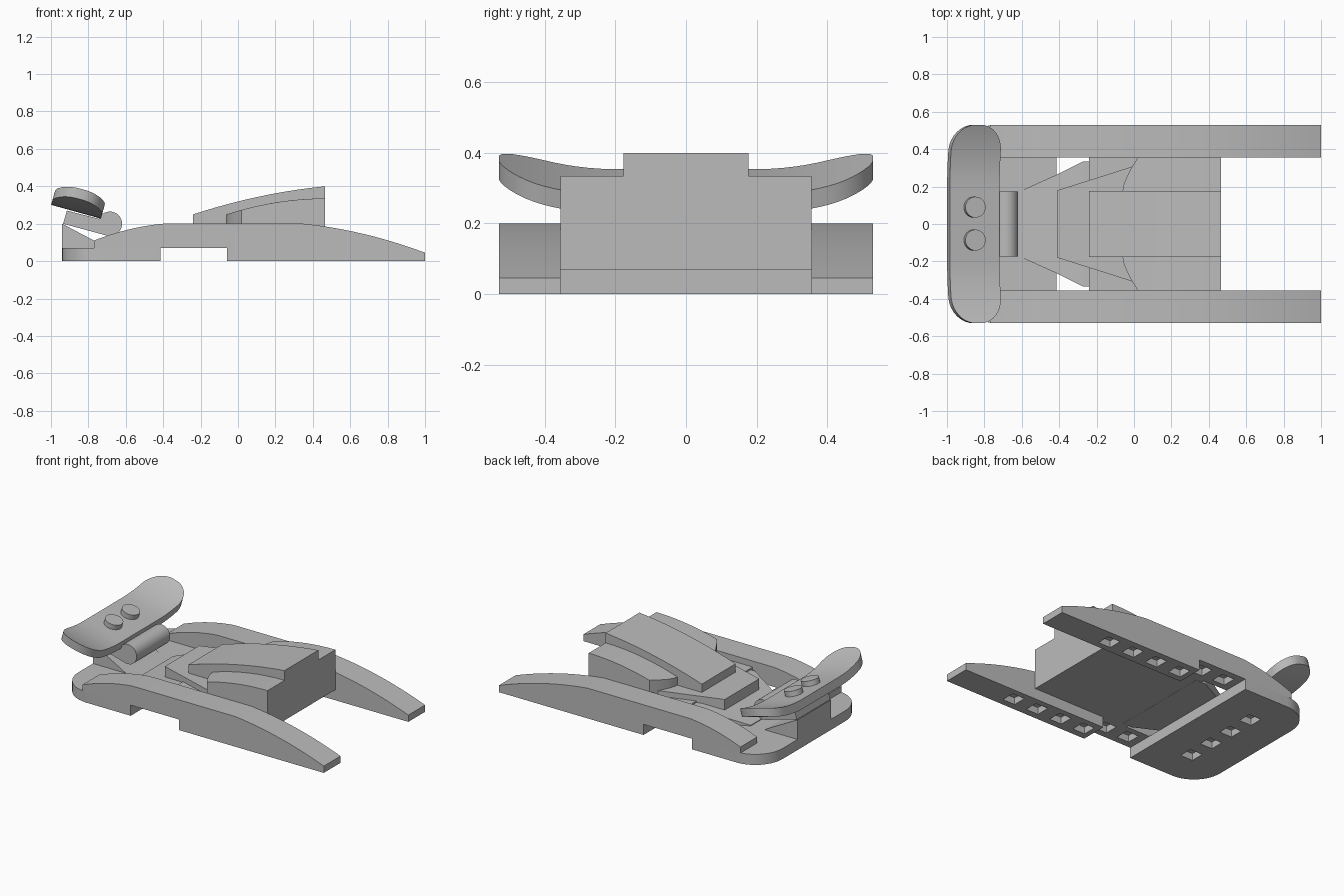
import bpy, bmesh
from math import radians, sqrt, sin, cos, pi
from mathutils import Vector

cube = bpy.data.objects.get("Cube")
if cube:
    bpy.data.objects.remove(cube, do_unlink=True)

grey = bpy.data.materials.new("plain_grey")
grey.use_nodes = True
GREY = (0.5, 0.5, 0.5, 1)
grey.diffuse_color = GREY
grey.node_tree.nodes["Principled BSDF"].inputs["Base Color"].default_value = GREY


def loft(name, rings, smooth=False):
    """Skin a closed solid through rings of equal point count."""
    bm = bmesh.new()
    vs = [[bm.verts.new(p) for p in ring] for ring in rings]
    n = len(vs[0])
    for a, b in zip(vs, vs[1:]):
        for i in range(n):
            j = (i + 1) % n
            bm.faces.new((a[i], a[j], b[j], b[i]))
    bm.faces.new(vs[0])
    bm.faces.new(vs[-1])
    bmesh.ops.recalc_face_normals(bm, faces=bm.faces)
    mesh = bpy.data.meshes.new(name)
    bm.to_mesh(mesh)
    bm.free()
    mesh.materials.append(grey)
    ob = bpy.data.objects.new(name, mesh)
    bpy.context.collection.objects.link(ob)
    if smooth:
        select(ob)
        bpy.ops.object.shade_smooth_by_angle(angle=radians(30))
    return ob


def select(ob):
    bpy.ops.object.select_all(action='DESELECT')
    ob.select_set(True)
    bpy.context.view_layer.objects.active = ob


def side_prism(name, profile, y0, y1, smooth=False):
    return loft(name, [[(x, y, z) for x, z in profile] for y in (y0, y1)], smooth)


def plan_prism(name, plan, z0, z1, smooth=False):
    return loft(name, [[(x, y, z) for x, y in plan] for z in (z0, z1)], smooth)


def arc(x0, z0, x1, z1, rise, n=10):
    """Bowed line between two points."""
    return [(x0 + (x1 - x0) * t, z0 + (z1 - z0) * t + 4 * rise * t * (1 - t))
            for t in (i / n for i in range(n + 1))]


def sockets(ob, spots, z, size=0.045, depth=0.045):
    """Cut square sockets up into the underside."""
    for x, y in spots:
        plan = [(x - size, y - size), (x + size, y - size),
                (x + size, y + size), (x - size, y + size)]
        cutter = plan_prism("socket_cutter", plan, z - 0.02, z + depth)
        cutter.hide_render = True
        mod = ob.modifiers.new("socket", 'BOOLEAN')
        mod.operation = 'DIFFERENCE'
        mod.solver = 'EXACT'
        mod.object = cutter
        select(ob)
        bpy.ops.object.modifier_apply(modifier=mod.name)
        bpy.data.objects.remove(cutter, do_unlink=True)


# Base plate with two rounded corners
R = 0.2
corner = [(-0.94 + R - R * sin(a), 0.53 - R + R * cos(a))
          for a in (pi / 2 * i / 10 for i in range(11))]
plan = [(-0.415, 0.53)] + corner + [(x, -y) for x, y in reversed(corner)] + [(-0.415, -0.53)]
base = plan_prism("base_plate", plan, 0, 0.07, True)
sockets(base, [(-0.67, y) for y in (-0.27, -0.09, 0.09, 0.27)], 0)

# Side runners
top = arc(-0.77, 0.11, -0.4, 0.2, 0.014) + arc(0.35, 0.2, 1, 0.045, 0.022)
runner = top + [(1, 0), (-0.06, 0), (-0.06, 0.07), (-0.77, 0.07)]
for side, label in ((1, "left"), (-1, "right")):
    ob = side_prism(label + "_runner", runner, side * 0.355, side * 0.53, True)
    sockets(ob, [(x, side * 0.44) for x in (0.56, 0.38, 0.2, 0.02)], 0)
    sockets(ob, [(x, side * 0.44) for x in (-0.15, -0.32)], 0.07)

# Sloped neck and tapered lower hull
side_prism("neck_block", [(-0.94, 0.06), (-0.94, 0.2), (-0.77, 0.11), (-0.69, 0.065)], -0.175, 0.175)
loft("lower_hull", [[(x, -w, 0.069), (x, w, 0.069), (x, w, z), (x, -w, z)]
                    for x, w, z in ((-0.6, 0.18, 0.075), (-0.41, 0.265, 0.125),
                                    (-0.27, 0.335, 0.15), (-0.2, 0.335, 0.15))])

# Main body and the tapered nose on it
side_prism("body", [(-0.24, 0.07), (-0.24, 0.16), (0.465, 0.16), (0.465, 0.07)], -0.355, 0.355)
nose = [(-0.41, -0.18), (-0.41, 0.18), (0, 0.31), (0.1, 0.31), (0.1, -0.31), (0, -0.31)]
plan_prism("nose_plate", nose, 0.12, 0.195)

# Raised centre deck
side_prism("centre_deck", arc(-0.24, 0.25, 0.465, 0.4, 0.02) + [(0.465, 0.12), (-0.24, 0.12)],
           -0.177, 0.177, True)


# Lower shoulders with rounded fronts
def shoulder_height(x):
    t = (x + 0.06) / 0.525
    return 0.25 + 0.085 * (1 - (1 - t) ** 2)


for side, label in ((1, "left"), (-1, "right")):
    rings = []
    for y, x0 in ((0.17, -0.062), (0.21, -0.055), (0.25, -0.04), (0.3, -0.014), (0.355, 0.02)):
        xs = [x0 + (0.465 - x0) * i / 8 for i in range(9)]
        rings.append([(x, side * y, shoulder_height(x)) for x in xs]
                     + [(0.465, side * y, 0.12), (x0, side * y, 0.12)])
    loft(label + "_shoulder", rings, True)

# Hinge barrel and tilted arm
side_prism("hinge_barrel", [(-0.685 + 0.065 * cos(a), 0.2 + 0.065 * sin(a))
                            for a in (2 * pi * i / 32 for i in range(32))], -0.175, 0.175, True)
side_prism("hinge_arm", [(-0.935, 0.2), (-0.915, 0.27), (-0.68, 0.21), (-0.7, 0.136)], -0.175, 0.175)

# Tilted board with upswept rounded ends
TILT = radians(15.5)
ACROSS = Vector((cos(TILT), 0, -sin(TILT)))
UP = Vector((sin(TILT), 0, cos(TILT)))
ORIGIN = Vector((-0.866, 0, 0.264))
rings = []
for i in range(41):
    y = 0.53 * sin(pi * (i / 40 - 0.5))
    d = max(0, (abs(y) - 0.39) / 0.14)
    w = 0.015 + 0.123 * sqrt(max(0, 1 - d * d))
    lift = 0.07 * (max(0, abs(y) - 0.2) / 0.33) ** 2
    rings.append([ORIGIN + ACROSS * u + UP * (v + lift) + Vector((0, y, 0))
                  for u, v in ((-w, 0), (w, 0), (w, 0.055), (-w, 0.055))])
loft("tilted_board", rings, True)

# Pegs on the board
for y, label in ((0.09, "left"), (-0.086, "right")):
    rings = []
    for v in (0.04, 0.09):
        rings.append([ORIGIN + ACROSS * (0.056 * cos(a)) + UP * v
                      + Vector((-0.005, y + 0.056 * sin(a), 0))
                      for a in (2 * pi * i / 32 for i in range(32))])
    loft(label + "_peg", rings, True)
